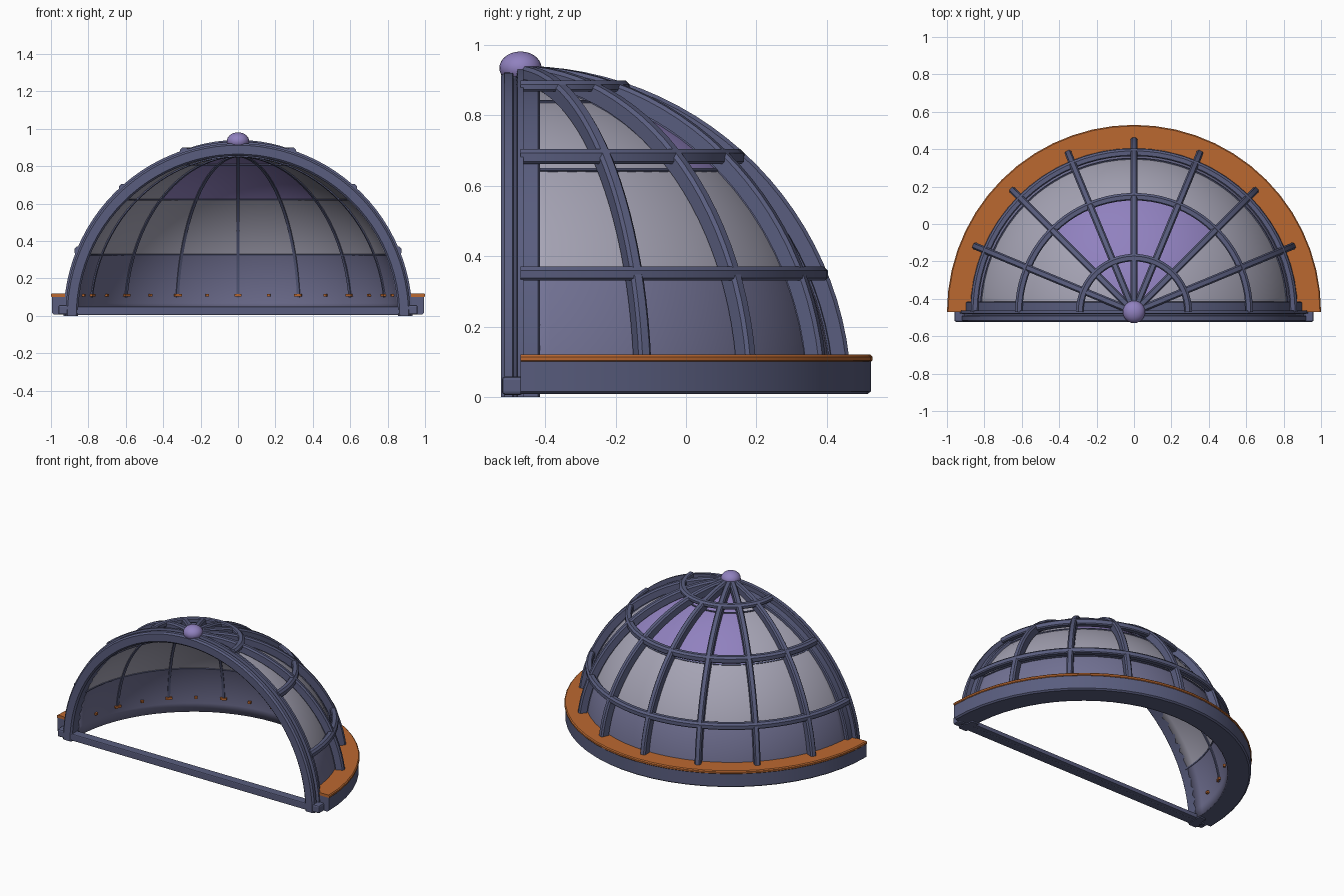
import bpy, bmesh
from math import sin, cos, pi, radians
from mathutils import Vector

if "Cube" in bpy.data.objects:
    bpy.data.objects.remove(bpy.data.objects["Cube"])

C = Vector((0, -0.47, 0))          # dome centre, on the plane of the arch
X, Y, Z = Vector((1, 0, 0)), Vector((0, 1, 0)), Vector((0, 0, 1))


def material(name, rgb):
    m = bpy.data.materials.new(name)
    m.diffuse_color = (*rgb, 1)
    m.use_nodes = True
    m.node_tree.nodes["Principled BSDF"].inputs["Base Color"].default_value = m.diffuse_color
    return m


FRAME = material("slate_frame", (0.10, 0.11, 0.21))
COPPER = material("copper_trim", (0.50, 0.14, 0.03))
PURPLE = material("purple_glass", (0.28, 0.22, 0.52))
LOW = material("blue_glass", (0.17, 0.17, 0.30))
CLEAR = material("pale_glass", (0.38, 0.37, 0.46))


def finish(name, bm, mats, smooth=35):
    bmesh.ops.recalc_face_normals(bm, faces=bm.faces)
    me = bpy.data.meshes.new(name)
    bm.to_mesh(me)
    bm.free()
    ob = bpy.data.objects.new(name, me)
    bpy.context.collection.objects.link(ob)
    for m in mats:
        me.materials.append(m)
    bpy.ops.object.select_all(action='DESELECT')
    ob.select_set(True)
    bpy.context.view_layer.objects.active = ob
    bpy.ops.object.shade_smooth_by_angle(angle=radians(smooth))
    return ob


def sweep(name, profile, u, v, axis, mat, a0=0, a1=180, n=32):
    """Revolve a closed (radius, height) profile from direction u towards v."""
    bm = bmesh.new()
    rings = []
    for i in range(n + 1):
        a = radians(a0 + (a1 - a0) * i / n)
        d = u * cos(a) + v * sin(a)
        rings.append([bm.verts.new(C + d * r + axis * h) for r, h in profile])
    k = len(profile)
    for p, q in zip(rings, rings[1:]):
        for j in range(k):
            bm.faces.new((p[j], p[(j + 1) % k], q[(j + 1) % k], q[j]))
    bm.faces.new(rings[0])
    bm.faces.new(rings[-1])
    return finish(name, bm, [mat])


def box(name, centre, size, mat, bevel=0.006, turn=0):
    bpy.ops.mesh.primitive_cube_add(size=1, location=centre, rotation=(0, 0, turn))
    ob = bpy.context.object
    ob.name = name
    ob.scale = size
    bpy.ops.object.transform_apply(location=False, rotation=False, scale=True)
    ob.data.materials.append(mat)
    if bevel:
        b = ob.modifiers.new("bevel", 'BEVEL')
        b.width, b.segments = bevel, 2
    return ob


# Curved base wall and its copper cap
sweep("base_wall", [(0.862, 0.008), (0.985, 0.008), (0.995, 0.016), (0.995, 0.102), (0.862, 0.102)],
      X, Y, Z, FRAME, n=28)
sweep("copper_cap", [(0.865, 0.10), (0.996, 0.10), (1.0, 0.104), (1.0, 0.114), (0.994, 0.12), (0.865, 0.12)],
      X, Y, Z, COPPER, n=28)

# Front arch: moulded main band and a slimmer band behind it
sweep("front_arch", [(0.855, -0.045), (0.865, -0.055), (0.912, -0.055), (0.922, -0.045), (0.922, -0.022),
                     (0.912, -0.018), (0.912, -0.012), (0.932, -0.008), (0.932, 0.008), (0.855, 0.008)],
      X, Z, Y, FRAME, n=48)
sweep("arch_back_band", [(0.855, 0.004), (0.905, 0.004), (0.905, 0.05), (0.898, 0.055), (0.855, 0.055)],
      X, Z, Y, FRAME, n=48)

# Front sill with a foot at each end
box("front_sill", (0, -0.49, 0.027), (1.80, 0.058, 0.046), FRAME)
box("sill_lip", (0, -0.452, 0.018), (1.76, 0.03, 0.028), FRAME, 0.004)
for s in (-1, 1):
    box("arch_foot", (s * 0.908, -0.492, 0.032), (0.105, 0.062, 0.052), FRAME, 0.01)

# T-shaped glazing bar section: narrow inside, wide outside
BAR = [(0.849, -0.008), (0.888, -0.008), (0.89, -0.019), (0.93, -0.019), (0.94, -0.011),
       (0.94, 0.011), (0.93, 0.019), (0.89, 0.019), (0.888, 0.008), (0.849, 0.008)]

# Upright ribs, standing on the copper cap
for i in range(1, 8):
    a = i * pi / 8
    out = X * cos(a) + Y * sin(a)
    sweep("rib", BAR, out, Z, out.cross(Z), FRAME, 6.7, 89, 24)

# Level outer hoops, each with a thin seam on the glass behind it
LEVELS = [0, 22.4, 46.6, 71, 90]
HOOPS = [(0.853, 0.351, 0.020), (0.616, 0.683, 0.021), (0.290, 0.883, 0.016)]
for e, (r, z, h) in zip(LEVELS[1:4], HOOPS):
    w, c = 0.020, 0.006
    sweep("hoop", [(r - w, z - h + c), (r - w + c, z - h), (r + w - c, z - h), (r + w, z - h + c),
                   (r + w, z + h - 0.012), (r + w - 0.012, z + h), (r - w + c, z + h), (r - w, z + h - c)],
          X, Y, Z, FRAME, n=40)
    ce, se = cos(radians(e)), sin(radians(e))
    sweep("glass_seam", [(q * ce - t * se, q * se + t * ce)
                         for q, t in ((0.851, -0.004), (0.89, -0.004), (0.89, 0.004), (0.851, 0.004))],
          X, Y, Z, FRAME, n=40)

# Glass shell, one coloured panel per bay and level
bm = bmesh.new()
STEPS, BAYS, SUB = 5, 8, 4
elev = [LEVELS[k] + (LEVELS[k + 1] - LEVELS[k]) * j / STEPS for k in range(4) for j in range(STEPS)] + [89.8]
elev[0] = 0.6
grid = [[bm.verts.new(C + 0.87 * Vector((cos(radians(e)) * cos(t), cos(radians(e)) * sin(t), sin(radians(e)))))
         for t in [pi * i / (BAYS * SUB) for i in range(BAYS * SUB + 1)]] for e in elev]
for r in range(len(elev) - 1):
    for c in range(BAYS * SUB):
        f = bm.faces.new((grid[r][c], grid[r][c + 1], grid[r + 1][c + 1], grid[r + 1][c]))
        level, bay = r // STEPS, c // SUB
        f.material_index = 0 if level == 0 else 2 if level >= 2 and 2 <= bay <= 5 else 1
glass = finish("glass_shell", bm, [LOW, CLEAR, PURPLE])
solid = glass.modifiers.new("thickness", 'SOLIDIFY')
solid.thickness, solid.offset = 0.028, 0

# Copper clips around the inside foot of the glass
for i in range(1, 16):
    a = i * pi / 16
    w = 0.040 if i % 2 == 0 else 0.018
    box("copper_clip", C + Vector((0.847 * cos(a), 0.847 * sin(a), 0.11)), (0.026, w, 0.014), COPPER, 0, a)

# Purple crown knob
bpy.ops.mesh.primitive_uv_sphere_add(segments=24, ring_count=14, radius=0.06, location=C + Vector((0, 0, 0.934)))
knob = bpy.context.object
knob.name = "crown_knob"
knob.scale.z = 0.78
knob.data.materials.append(PURPLE)
bpy.ops.object.shade_smooth_by_angle()
